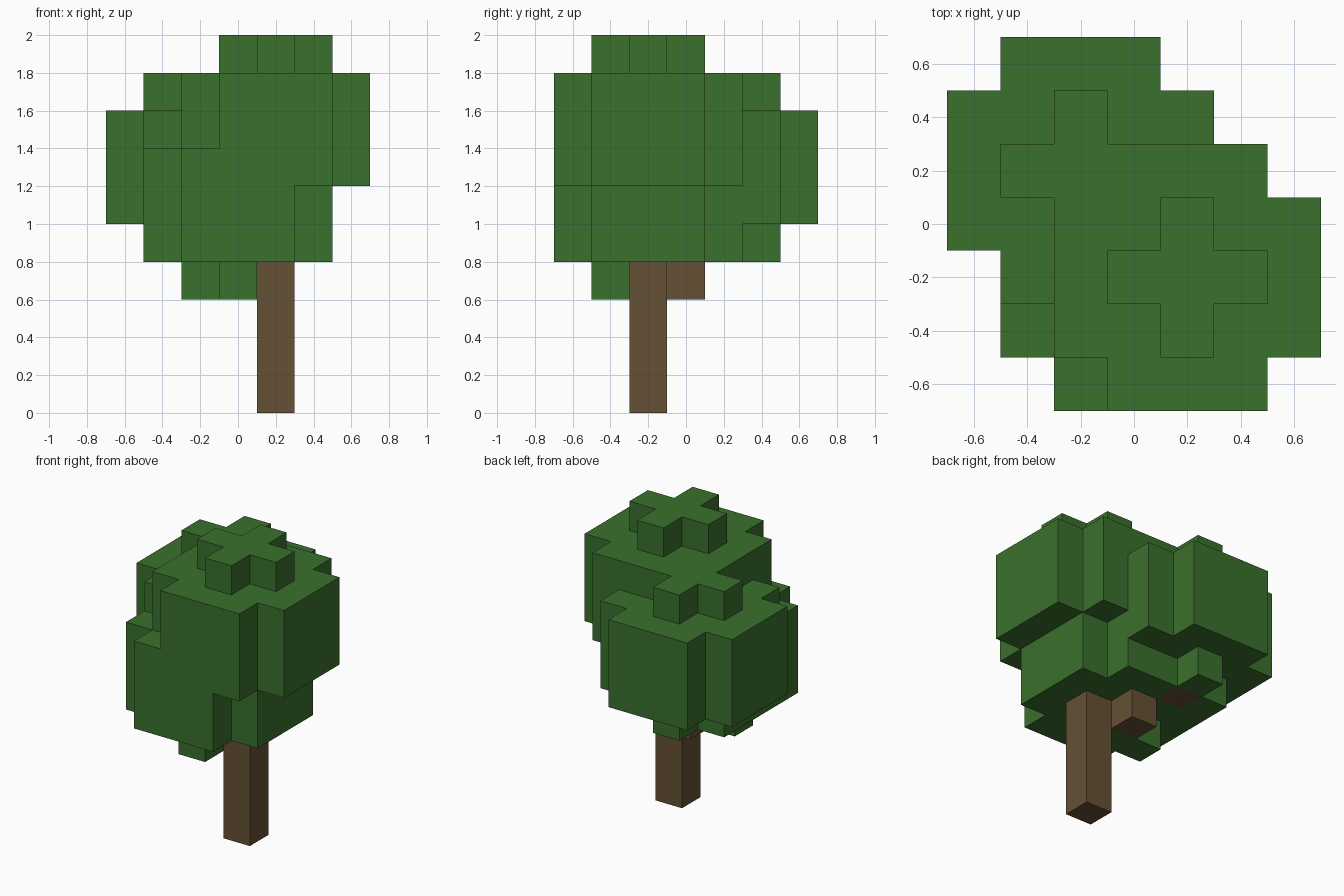
import bpy
import bmesh
from itertools import product
from mathutils import Vector

CELL = 0.2

cube = bpy.data.objects.get("Cube")
if cube:
    bpy.data.objects.remove(cube, do_unlink=True)


def make_material(name, rgb):
    mat = bpy.data.materials.new(name)
    mat.use_nodes = True
    mat.diffuse_color = (*rgb, 1)
    mat.node_tree.nodes["Principled BSDF"].inputs["Base Color"].default_value = (*rgb, 1)
    return mat


def leaf_cluster(cx, cy, cz):
    """Rounded block: a cornerless square core, with a plus-shaped cap above and below."""
    cells = set()
    for dx, dy, dz in product(range(-2, 3), repeat=3):
        reach = abs(dx) + abs(dy)
        if reach <= (1 if abs(dz) == 2 else 3):
            cells.add((cx + dx, cy + dy, cz + dz))
    return cells


def build_blocks(name, cells, solid, mat):
    """Make a mesh of the cell sides that do not touch another solid cell."""
    bm = bmesh.new()
    for cell in sorted(cells):
        centre = (Vector(cell) + Vector((0, 0, 0.5))) * CELL
        for axis, sign in product(range(3), (-1, 1)):
            normal = Vector((0, 0, 0))
            normal[axis] = sign
            neighbour = tuple(int(c + n) for c, n in zip(cell, normal))
            if neighbour in solid:
                continue
            u = Vector((0, 0, 0))
            u[(axis + 1) % 3] = 1
            v = normal.cross(u)
            corners = (-u - v, u - v, u + v, v - u)
            bm.faces.new([bm.verts.new(centre + (normal + c) * CELL / 2) for c in corners])
    bmesh.ops.remove_doubles(bm, verts=bm.verts, dist=CELL / 100)
    mesh = bpy.data.meshes.new(name)
    bm.to_mesh(mesh)
    bm.free()
    mesh.materials.append(mat)
    obj = bpy.data.objects.new(name, mesh)
    bpy.context.collection.objects.link(obj)
    return obj


bark = make_material("bark brown", (0.130, 0.082, 0.035))
leaf = make_material("leaf green", (0.042, 0.162, 0.026))

# Upright trunk, and a branch stepping diagonally up to the back
trunk = {(1, -1, z) for z in range(4)}
branch = {(0, 0, 3), (-1, 1, 4)}
wood = trunk | branch

# Three overlapping leaf clusters: tall front, back, and low middle
leaves = leaf_cluster(1, -1, 7) | leaf_cluster(-1, 1, 6) | leaf_cluster(0, -1, 5)
leaves -= wood
solid = wood | leaves

build_blocks("trunk", trunk, solid, bark)
build_blocks("branch", branch, solid, bark)
build_blocks("foliage", leaves, solid, leaf)
